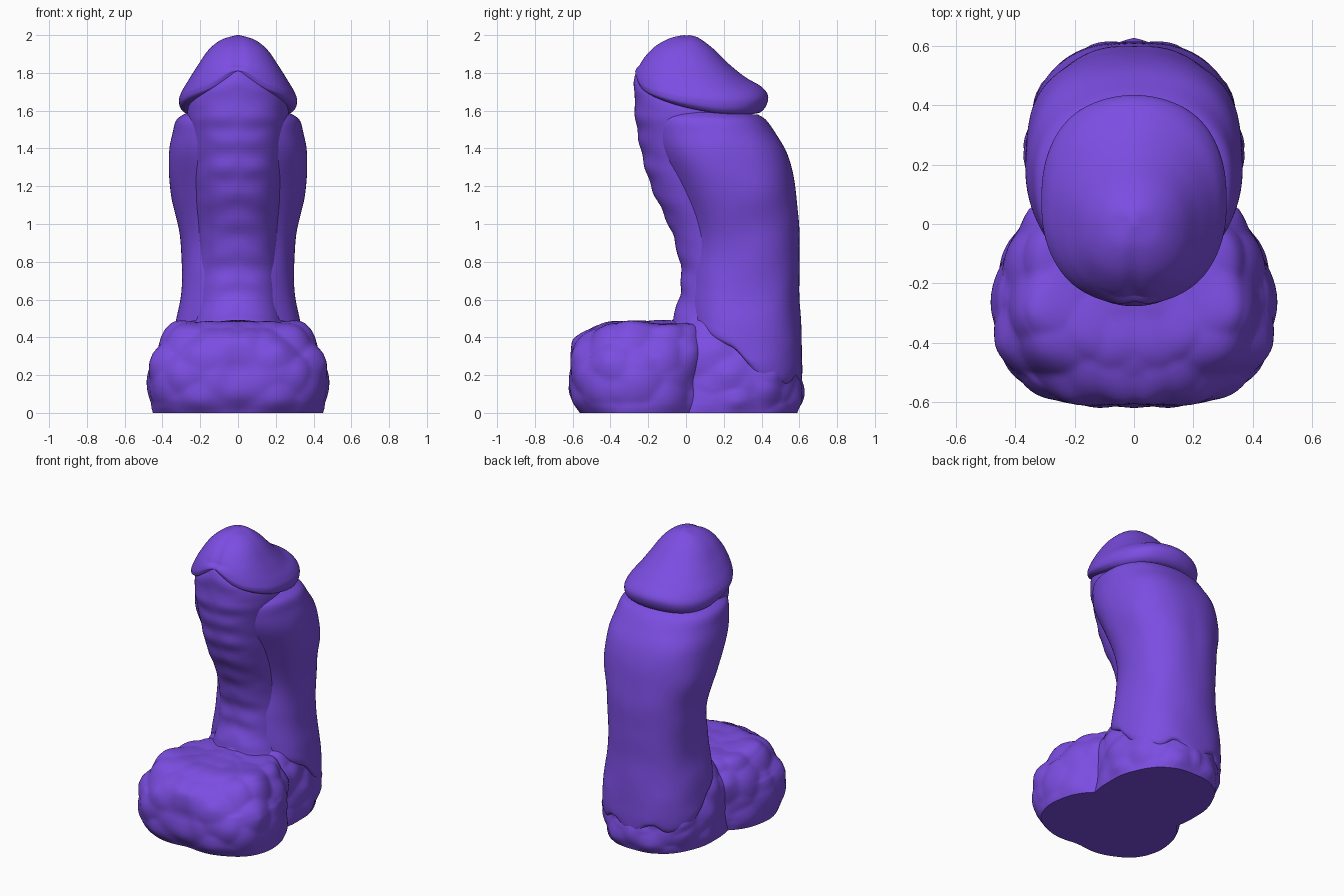
import bpy
import bmesh
from math import sin, cos, pi, radians, exp
from mathutils import Vector, noise

cube = bpy.data.objects.get("Cube")
if cube:
    bpy.data.objects.remove(cube, do_unlink=True)

purple = bpy.data.materials.new("purple")
purple.use_nodes = True
colour = (0.20, 0.075, 0.76, 1)
purple.diffuse_color = colour
bsdf = purple.node_tree.nodes["Principled BSDF"]
bsdf.inputs["Base Color"].default_value = colour
bsdf.inputs["Roughness"].default_value = 0.6


def spline(rows, steps):
    """Catmull-Rom interpolation through rows of ring values."""
    rows = [Vector(r) for r in rows]
    out = []
    for i in range(len(rows) - 1):
        a, b = rows[max(i - 1, 0)], rows[i]
        c, d = rows[i + 1], rows[min(i + 2, len(rows) - 1)]
        for s in range(steps):
            t = s / steps
            out.append(b + (c - a) * (t / 2)
                       + (a * 2 - b * 5 + c * 4 - d) * (t * t / 2)
                       + (b * 3 - a - c * 3 + d) * (t ** 3 / 2))
    return out + [rows[-1]]


def loft(name, rings, shape, power=2.3, sag=0.0, steps=8, sides=128):
    """Tilted oval rings: front y, front z, back y, back z, half width."""
    bm = bmesh.new()
    loops = []
    for yf, zf, yb, zb, w in spline(rings, steps):
        loop = []
        for k in range(sides):
            a = 2 * pi * k / sides
            c, s = cos(a), sin(a)
            u = abs(c) ** (2 / power) * (1 if c > 0 else -1)
            v = abs(s) ** (2 / power) * (1 if s > 0 else -1)
            t = (v + 1) / 2
            p = Vector((w * u, yf + (yb - yf) * t, zf + (zb - zf) * t - sag * u * u * w))
            loop.append(bm.verts.new(shape(p, Vector((u, v, 0)))))
        loops.append(loop)
    for a, b in zip(loops, loops[1:]):
        for k in range(sides):
            j = (k + 1) % sides
            bm.faces.new((a[k], a[j], b[j], b[k]))
    bm.faces.new(loops[0])
    bm.faces.new(loops[-1])
    bmesh.ops.recalc_face_normals(bm, faces=bm.faces)
    mesh = bpy.data.meshes.new(name)
    bm.to_mesh(mesh)
    bm.free()
    mesh.materials.append(purple)
    obj = bpy.data.objects.new(name, mesh)
    bpy.context.collection.objects.link(obj)
    bpy.ops.object.select_all(action="DESELECT")
    obj.select_set(True)
    bpy.context.view_layer.objects.active = obj
    bpy.ops.object.shade_smooth_by_angle(angle=radians(50))


def pebbled(p, out):
    """Mirrored rounded lumps, fading out at the flat underside."""
    q = Vector((abs(p.x), p.y, p.z)) * 6
    lump = 0.45 - noise.voronoi(q)[0][0] + 0.3 * noise.noise(q * 0.6)
    p = p + out * (0.045 * lump * min(1, 0.2 + p.z / 0.08))
    if p.z > 0.3:
        p.z += 0.03 * lump
    p.z = max(p.z, 0)
    return p


def wide_front(p, out):
    """Pebbled, broader to the front, with a shallow cleft in the middle."""
    p.x *= 1 - 0.08 * out.y
    if out.y < 0:
        p.y += 0.02 * exp(-(p.x / 0.09) ** 2) * -out.y
    return pebbled(p, out)


def folded(p, out):
    """Faint irregular cross folds on the front of the core."""
    if out.y < 0:
        q = Vector((abs(p.x) * 4, p.y * 5, p.z * 13))
        fold = 0.5 * sin(p.z * 42 + 12 * abs(p.x)) + 1.3 * noise.noise(q)
        p.y += 0.007 * fold * -out.y
    return p


def draped(p, out):
    """Soft waves, with the lower edge hanging down at the sides."""
    hang = max(0, 0.5 - p.z) / 0.3
    p.z -= 0.09 * hang * exp(-((out.y - 0.2) / 0.35) ** 2)
    q = Vector((abs(p.x), p.y, p.z))
    p.z += 0.05 * hang * noise.noise(q * 9)
    return p + out * (0.006 * noise.noise(q * 5))


def domed(p, out):
    """Groove up the front of the head and a rim that rises to a notch."""
    if out.y < 0:
        p.y += 0.012 * exp(-(p.x / 0.03) ** 2) * -out.y
        low = min(1, max(0, (1.84 - p.z) / 0.1))
        p.z += 0.07 * low * exp(-(p.x / 0.11) ** 2) * -out.y
    return p + out * (0.006 * noise.noise(Vector((abs(p.x), p.y, p.z)) * 5))


# Rounded front of the base
loft("front_base", [
    (-0.575, 0, 0.13, 0, 0.45),
    (-0.625, 0.08, 0.16, 0.08, 0.485),
    (-0.64, 0.20, 0.17, 0.20, 0.485),
    (-0.62, 0.32, 0.17, 0.32, 0.45),
    (-0.56, 0.42, 0.15, 0.42, 0.39),
    (-0.46, 0.475, 0.12, 0.47, 0.325),
    (-0.32, 0.49, 0.08, 0.48, 0.20),
    (-0.16, 0.495, 0.0, 0.485, 0.05),
], wide_front, power=2.25)

# Low base behind the column
loft("rear_base", [
    (-0.25, 0, 0.59, 0, 0.35),
    (-0.25, 0.07, 0.62, 0.07, 0.365),
    (-0.25, 0.15, 0.625, 0.15, 0.365),
    (-0.2, 0.28, 0.60, 0.24, 0.35),
    (-0.12, 0.42, 0.56, 0.30, 0.32),
    (-0.04, 0.52, 0.5, 0.36, 0.27),
], pebbled)

# Inner core with the folded front ridge
loft("front_ridge", [
    (-0.14, 0.40, 0.45, 0.40, 0.28),
    (-0.07, 0.50, 0.45, 0.50, 0.24),
    (-0.025, 0.70, 0.45, 0.70, 0.225),
    (-0.065, 0.93, 0.45, 0.93, 0.22),
    (-0.185, 1.20, 0.42, 1.20, 0.24),
    (-0.245, 1.42, 0.38, 1.42, 0.255),
    (-0.27, 1.58, 0.35, 1.54, 0.27),
    (-0.278, 1.70, 0.30, 1.60, 0.25),
    (-0.274, 1.78, 0.25, 1.66, 0.17),
    (-0.25, 1.83, 0.2, 1.70, 0.09),
], folded, power=2.2, steps=10)

# Smooth outer sleeve wrapping the sides and back
loft("outer_sleeve", [
    (0.09, 0.45, 0.57, 0.13, 0.30),
    (0.025, 0.47, 0.612, 0.18, 0.345),
    (0.01, 0.54, 0.615, 0.34, 0.335),
    (0.01, 0.72, 0.60, 0.62, 0.298),
    (0.03, 0.92, 0.60, 0.95, 0.308),
    (-0.045, 1.16, 0.58, 1.18, 0.358),
    (-0.145, 1.36, 0.54, 1.36, 0.365),
    (-0.175, 1.48, 0.475, 1.48, 0.345),
    (-0.175, 1.555, 0.425, 1.55, 0.325),
    (-0.14, 1.60, 0.38, 1.58, 0.27),
], draped, power=2.35)

# Rounded head with a rolled rim
loft("head", [
    (-0.02, 2.0, 0.02, 2.0, 0.02),
    (-0.09, 1.985, 0.07, 1.985, 0.095),
    (-0.17, 1.94, 0.145, 1.93, 0.165),
    (-0.235, 1.87, 0.235, 1.84, 0.222),
    (-0.265, 1.81, 0.315, 1.775, 0.262),
    (-0.276, 1.76, 0.40, 1.725, 0.295),
    (-0.272, 1.735, 0.435, 1.67, 0.312),
    (-0.257, 1.715, 0.41, 1.605, 0.305),
    (-0.2, 1.69, 0.35, 1.585, 0.26),
    (-0.1, 1.68, 0.2, 1.62, 0.12),
], domed, power=2.25, sag=0.14)
